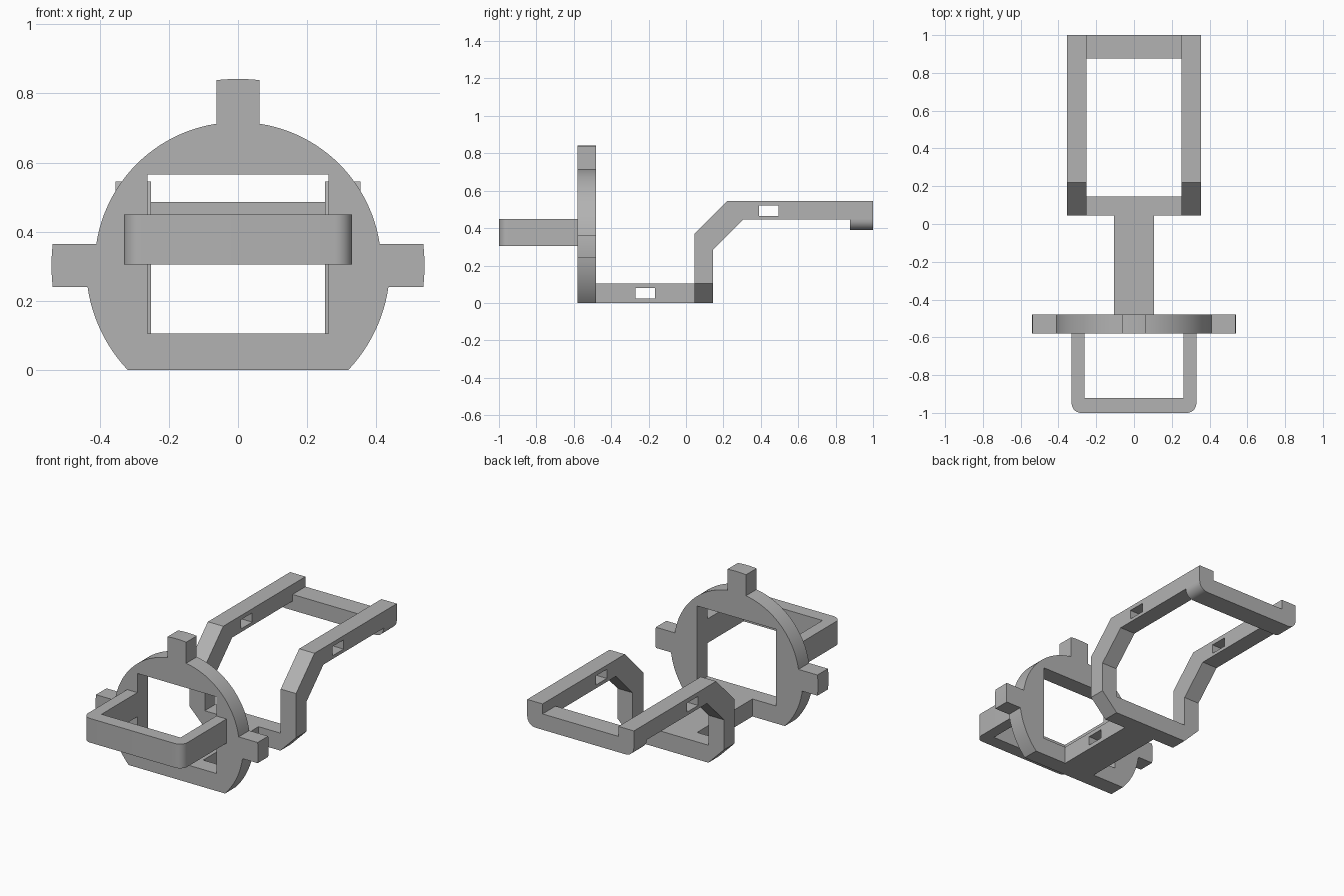
import bpy, bmesh
from math import asin, atan2, cos, sin, pi
from mathutils import Vector

if "Cube" in bpy.data.objects:
    bpy.data.objects.remove(bpy.data.objects["Cube"], do_unlink=True)

grey = bpy.data.materials.new("plain grey")
grey.use_nodes = True
grey.diffuse_color = (0.45, 0.45, 0.45, 1)
grey.node_tree.nodes["Principled BSDF"].inputs["Base Color"].default_value = grey.diffuse_color


def prism(name, axis, points, low, high):
    """Extrude a flat profile along an axis: points are the other two coordinates in order."""
    place = {"x": lambda a, b: (low, a, b),
             "y": lambda a, b: (a, low, b),
             "z": lambda a, b: (a, b, low)}[axis]
    shift = Vector([high - low if axis == c else 0 for c in "xyz"])
    bm = bmesh.new()
    face = bm.faces.new([bm.verts.new(place(a, b)) for a, b in points])
    made = bmesh.ops.extrude_face_region(bm, geom=[face])["geom"]
    bmesh.ops.translate(bm, vec=shift, verts=[v for v in made if isinstance(v, bmesh.types.BMVert)])
    bmesh.ops.recalc_face_normals(bm, faces=bm.faces)
    mesh = bpy.data.meshes.new(name)
    bm.to_mesh(mesh)
    bm.free()
    mesh.materials.append(grey)
    obj = bpy.data.objects.new(name, mesh)
    bpy.context.collection.objects.link(obj)
    return obj


def rect(a0, a1, b0, b1):
    return [(a0, b0), (a1, b0), (a1, b1), (a0, b1)]


def arc(cx, cy, r, start, end, n):
    return [(cx + r * cos(start + (end - start) * i / n),
             cy + r * sin(start + (end - start) * i / n)) for i in range(n + 1)]


def mirrored(points):
    return points + [(-a, b) for a, b in reversed(points)]


def activate(obj):
    bpy.ops.object.select_all(action="DESELECT")
    obj.select_set(True)
    bpy.context.view_layer.objects.active = obj


def cut(obj, cutter):
    cutter.hide_render = True
    activate(obj)
    mod = obj.modifiers.new("cut", "BOOLEAN")
    mod.operation = "DIFFERENCE"
    mod.solver = "EXACT"
    mod.object = cutter
    bpy.ops.object.modifier_apply(modifier=mod.name)
    bpy.data.objects.remove(cutter, do_unlink=True)


def smooth(obj):
    activate(obj)
    bpy.ops.object.shade_smooth_by_angle(angle=0.5)


# Round face plate with three tabs and a rectangular window
CZ, LOW_R, TOP_R, TAB_R, TAB = 0.302, 0.44, 0.415, 0.54, 0.062
tab_end = asin(TAB / TAB_R)
tab_root = asin(TAB / TOP_R)
half = (arc(0, CZ, LOW_R, atan2(-CZ, 0.32), -asin(TAB / LOW_R), 12)
        + arc(0, CZ, TAB_R, -tab_end, tab_end, 6)
        + arc(0, CZ, TOP_R, tab_root, pi / 2 - tab_root, 24)
        + arc(0, CZ, TAB_R, pi / 2 - tab_end, pi / 2 - 0.02, 3))
plate = prism("face_plate", "y", mirrored(half), -0.58, -0.48)
cut(plate, prism("window_cutter", "y", rect(-0.262, 0.262, 0.105, 0.565), -0.7, -0.4))
smooth(plate)

# Front loop with rounded outer corners
loop_half = ([(0.262, -0.92), (0.262, -0.58), (0.33, -0.58)]
             + arc(0.28, -0.95, 0.05, 0, -pi / 2, 8))
loop = prism("front_loop", "z", loop_half + [(-a, b) for a, b in reversed(loop_half)], 0.305, 0.45)
smooth(loop)

# Base spine with a cross slot
spine = prism("base_spine", "x", rect(-0.48, 0.045, 0, 0.105), -0.105, 0.105)
cut(spine, prism("slot_cutter", "x", rect(-0.27, -0.165, 0.025, 0.08), -0.5, 0.5))

# Base crossbar with bevelled lower ends
prism("base_crossbar", "y", mirrored([(0.25, 0), (0.354, 0.105)]), 0.045, 0.145)

# Bent side arms, each with a slot
arm_profile = [(0.045, 0.105), (0.145, 0.105), (0.145, 0.285), (0.305, 0.445),
               (1, 0.445), (1, 0.545), (0.22, 0.545), (0.045, 0.37)]
for side, x0, x1 in (("left", 0.252, 0.354), ("right", -0.354, -0.252)):
    arm = prism(side + "_arm", "x", arm_profile, x0, x1)
    cut(arm, prism("slot_cutter", "x", rect(0.39, 0.495, 0.465, 0.52), -0.5, 0.5))

# Rear crossbar under the arms, rounded at its lower ends
bar_half = (arc(0.299, 0.445, 0.055, -pi / 2, 0, 8) + [(0.252, 0.445), (0.252, 0.485)])
rear_bar = prism("rear_crossbar", "y", mirrored(bar_half), 0.877, 1)
smooth(rear_bar)
